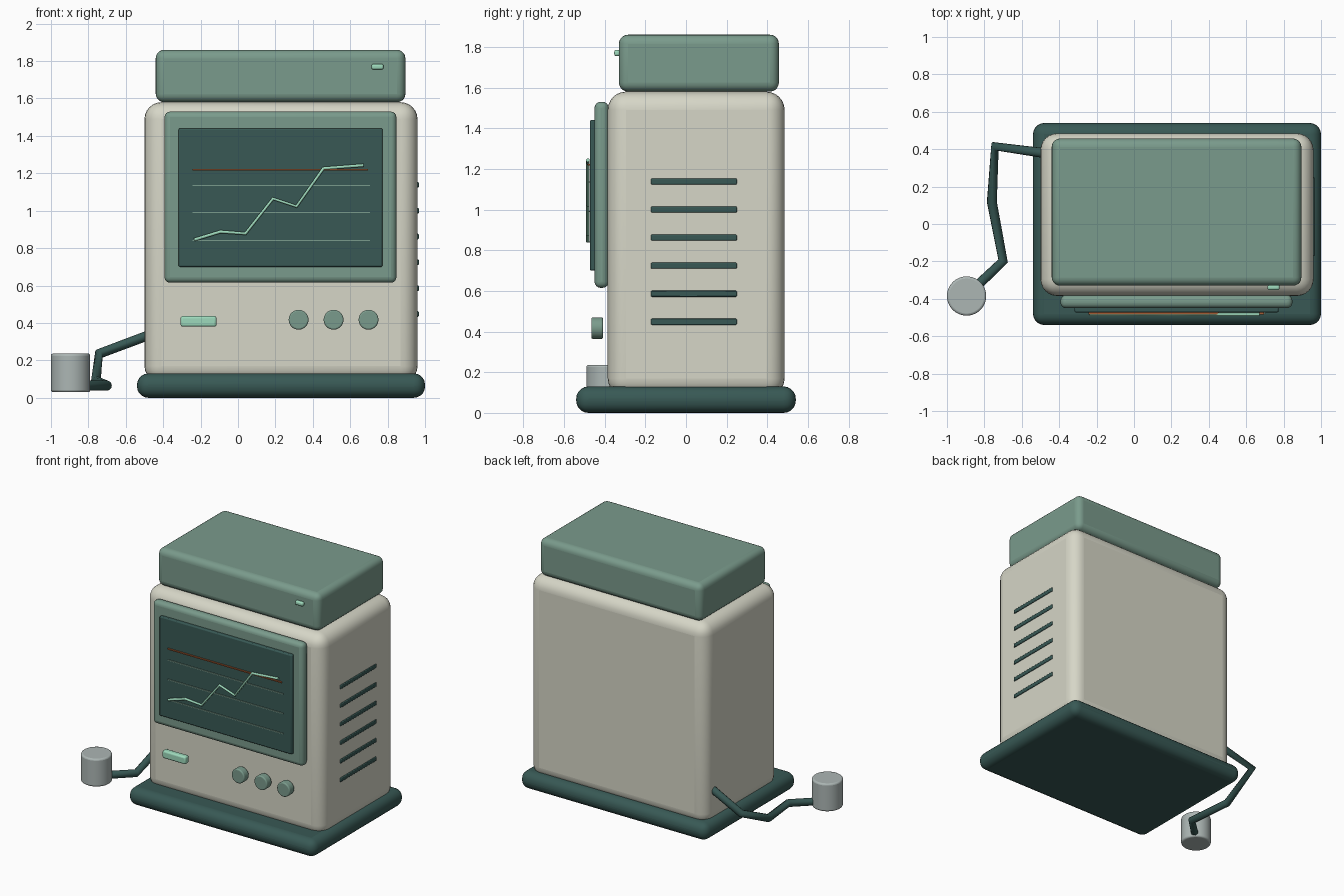
import bpy, math

if "Cube" in bpy.data.objects:
    bpy.data.objects.remove(bpy.data.objects["Cube"])


def material(name, srgb):
    lin = [(c / 255 / 12.92) if c < 11 else ((c / 255 + 0.055) / 1.055) ** 2.4 for c in srgb]
    m = bpy.data.materials.new(name)
    m.diffuse_color = (*lin, 1)
    m.use_nodes = True
    m.node_tree.nodes["Principled BSDF"].inputs["Base Color"].default_value = m.diffuse_color
    return m


CREAM = material("cream", (214, 214, 199))
SAGE = material("sage_green", (122, 155, 140))
TEAL = material("dark_teal", (56, 89, 85))
MINT = material("mint", (158, 218, 188))
GREY = material("pale_grey", (172, 182, 180))
ORANGE = material("burnt_orange", (165, 92, 52))


def finish(ob, name, mat, bevel=0, segments=4):
    ob.name = name
    ob.data.materials.append(mat)
    if bevel:
        mod = ob.modifiers.new("rounding", 'BEVEL')
        mod.width, mod.segments = bevel, segments
        mod.limit_method = 'ANGLE'
        mod.angle_limit = math.radians(40)
        bpy.ops.object.shade_smooth_by_angle(angle=math.radians(35))
    return ob


def box(name, mat, x, y, z, bevel=0, segments=4):
    """Rounded box from (min, max) ranges."""
    bpy.ops.mesh.primitive_cube_add(size=1, location=[sum(r) / 2 for r in (x, y, z)])
    ob = bpy.context.object
    ob.scale = [r[1] - r[0] for r in (x, y, z)]
    bpy.ops.object.transform_apply(location=False, rotation=False, scale=True)
    return finish(ob, name, mat, bevel, segments)


def cylinder(name, mat, loc, radius, depth, bevel, rot=(0, 0, 0)):
    bpy.ops.mesh.primitive_cylinder_add(vertices=40, radius=radius, depth=depth,
                                        location=loc, rotation=rot)
    return finish(bpy.context.object, name, mat, bevel, 3)


def tube(name, mat, points, radius):
    """Straight-segment tube through the points."""
    cu = bpy.data.curves.new(name, 'CURVE')
    cu.dimensions = '3D'
    cu.bevel_depth, cu.bevel_resolution = radius, 3
    cu.use_fill_caps = True
    sp = cu.splines.new('POLY')
    sp.points.add(len(points) - 1)
    for p, co in zip(sp.points, points):
        p.co = (*co, 1)
    ob = bpy.data.objects.new(name, cu)
    bpy.context.collection.objects.link(ob)
    cu.materials.append(mat)
    return ob


# Main housing
box("base_plinth", TEAL, (-0.54, 1.0), (-0.54, 0.54), (0, 0.13), 0.06, 5)
box("body", CREAM, (-0.5, 0.96), (-0.385, 0.485), (0.08, 1.58), 0.09, 6)
box("top_unit", SAGE, (-0.44, 0.895), (-0.33, 0.457), (1.58, 1.86), 0.045, 5)
box("top_indicator", MINT, (0.714, 0.778), (-0.353, -0.325), (1.755, 1.785), 0.01, 3)

# Display
box("screen_bezel", SAGE, (-0.393, 0.847), (-0.45, -0.38), (0.615, 1.53), 0.03, 4)
box("screen", TEAL, (-0.318, 0.773), (-0.473, -0.44), (0.70, 1.44), 0.008, 2)
for i, z in enumerate((0.84, 0.99, 1.135)):
    box(f"grid_line_{i + 1}", SAGE, (-0.243, 0.705), (-0.48, -0.472), (z - 0.003, z + 0.003))
box("limit_line", ORANGE, (-0.243, 0.695), (-0.484, -0.472), (1.216, 1.224))
trace = [(-0.235, 0.845), (-0.094, 0.888), (0.04, 0.878), (0.187, 1.065),
         (0.313, 1.023), (0.457, 1.227), (0.671, 1.243)]
tube("chart_trace", MINT, [(x, -0.483, z) for x, z in trace], 0.009)

# Front controls
box("status_light", MINT, (-0.307, -0.115), (-0.455, -0.41), (0.38, 0.437), 0.012, 3)
for i, x in enumerate((0.324, 0.511, 0.698)):
    cylinder(f"knob_{i + 1}", SAGE, (x, -0.437, 0.417), 0.053, 0.058, 0.008,
             (math.pi / 2, 0, 0))

# Side vents
for i in range(6):
    z = 0.448 + i * 0.138
    box(f"vent_{i + 1}", TEAL, (0.94, 0.967), (-0.172, 0.25), (z - 0.015, z + 0.015), 0.005, 2)

# Hose and cup
tube("hose", TEAL, [(-0.45, 0.375, 0.345), (-0.743, 0.415, 0.235), (-0.76, 0.118, 0.09),
                    (-0.70, -0.198, 0.065), (-0.86, -0.35, 0.065)], 0.027)
cylinder("cup", GREY, (-0.895, -0.385, 0.133), 0.105, 0.207, 0.012)
